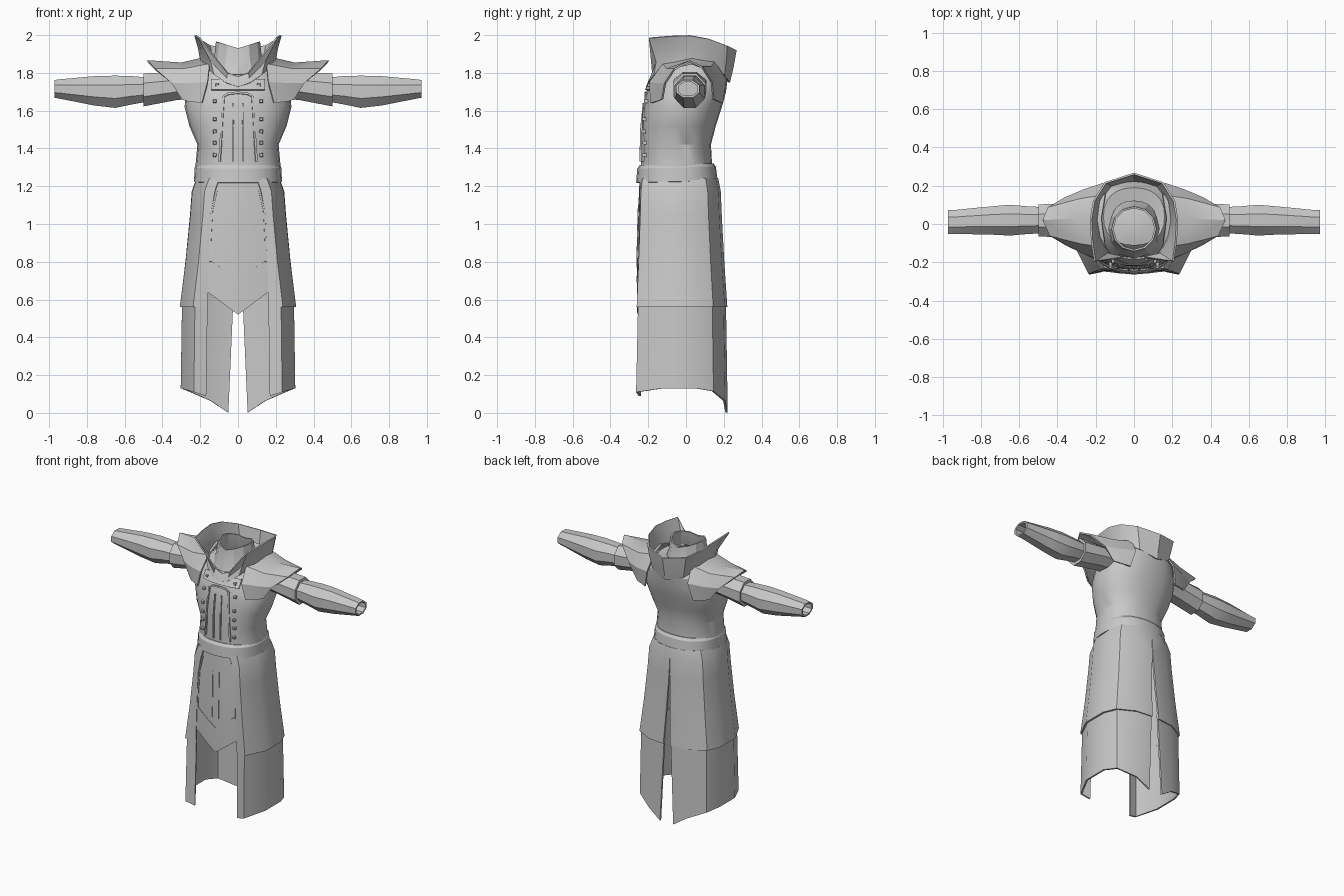
import bpy, bmesh, math

if "Cube" in bpy.data.objects:
    bpy.data.objects.remove(bpy.data.objects["Cube"])

cloth = bpy.data.materials.new("grey_cloth")
cloth.diffuse_color = (0.58, 0.58, 0.58, 1)
cloth.use_nodes = True
cloth.node_tree.nodes["Principled BSDF"].inputs["Base Color"].default_value = cloth.diffuse_color


def finish(name, bm, thick=0.0, mirror=False):
    """Turn a bmesh into an object, baking mirror and thickness."""
    me = bpy.data.meshes.new(name)
    bm.to_mesh(me)
    bm.free()
    ob = bpy.data.objects.new(name, me)
    bpy.context.collection.objects.link(ob)
    if mirror:
        m = ob.modifiers.new("mirror", 'MIRROR')
        m.merge_threshold = 0.002
    if thick:
        s = ob.modifiers.new("solid", 'SOLIDIFY')
        s.thickness, s.offset = thick, 0
    dg = bpy.context.evaluated_depsgraph_get()
    baked = bpy.data.meshes.new_from_object(ob.evaluated_get(dg))
    ob.modifiers.clear()
    ob.data = baked
    b = bmesh.new()
    b.from_mesh(baked)
    bmesh.ops.recalc_face_normals(b, faces=b.faces)
    b.to_mesh(baked)
    b.free()
    baked.materials.clear()
    baked.materials.append(cloth)
    return ob


def loft(name, rings, closed=True, caps=False, thick=0.0, mirror=False):
    """Skin a list of equally long point rings."""
    bm = bmesh.new()
    vs = [[bm.verts.new(p) for p in r] for r in rings]
    n = len(vs[0])
    for a, b in zip(vs, vs[1:]):
        for i in range(n if closed else n - 1):
            j = (i + 1) % n
            bm.faces.new((a[i], a[j], b[j], b[i]))
    if caps:
        bm.faces.new(vs[0])
        bm.faces.new(vs[-1][::-1])
    return finish(name, bm, thick, mirror)


def oval(z, a, yf, yb, n=24, tilt=0.0, e=2.3):
    """Horizontal rounded ring with half width a, from yf to yb."""
    pts = []
    for k in range(n):
        c, s = math.cos(math.tau * k / n), math.sin(math.tau * k / n)
        x = a * math.copysign(abs(c) ** (2 / e), c)
        y = (yf + yb) / 2 + (yb - yf) / 2 * math.copysign(abs(s) ** (2 / e), s)
        pts.append((x, y, z + tilt * y))
    return pts


def interp(table, z):
    """Linear lookup in rows sorted by descending first value."""
    for p, q in zip(table, table[1:]):
        if q[0] <= z <= p[0]:
            t = (p[0] - z) / (p[0] - q[0])
            return [u + (v - u) * t for u, v in zip(p, q)]
    return list(table[0] if z > table[0][0] else table[-1])


# Torso: z, half width, front y, back y
BODY = [(1.85, .12, -.12, .12), (1.86, .16, -.11, .19), (1.78, .24, -.165, .222),
        (1.70, .275, -.21, .212), (1.62, .283, -.225, .19), (1.52, .258, -.235, .158),
        (1.42, .215, -.237, .132), (1.28, .228, -.24, .14)]
loft("torso", [oval(*r) for r in BODY])


def chest_y(x, z):
    _, a, yf, yb = interp(BODY[1:], z)
    return (yf + yb) / 2 - (yb - yf) / 2 * (1 - abs(x / a) ** 2.3) ** (1 / 2.3)


# Belt
loft("belt", [oval(z, a, f, b, tilt=.025) for z, a, f, b in
              [(1.222, .222, -.25, .155), (1.226, .233, -.264, .168),
               (1.30, .229, -.258, .158), (1.318, .218, -.245, .145)]], caps=True)

# Skirt section, front edge to back slit, at the waist and at the flare
WAIST = [(.10, -.238), (.15, -.225), (.212, -.12), (.215, .02), (.185, .10), (.10, .152), (0, .165)]
FLARE = [(.162, -.243), (.235, -.256), (.302, -.12), (.302, .05), (.265, .14), (.15, .20), (0, .213)]
# z, flare amount, front edge x
ROWS = [(1.24, 0, .10), (1.17, .28, .122), (1.05, .38, .145), (.80, .66, .155), (.56, 1, .162)]


def skirt_row(z, t, edge):
    row = [[p[0] + (q[0] - p[0]) * t, p[1] + (q[1] - p[1]) * t, z] for p, q in zip(WAIST, FLARE)]
    row[0][0] = edge
    row[-1][0] = max(0, (1.10 - z) * .05)
    return row


loft("skirt_upper", [skirt_row(*r) for r in ROWS], closed=False, thick=.012, mirror=True)
HEM = [.09, .11, .13, .13, .115, .065, .002]
top = [(x * .975, y * .975, .60) for x, y, _ in skirt_row(.58, .95, .166)]
low = [(x * .985, y * 1.01, h) for (x, y, _), h in zip(skirt_row(.05, 1, .172), HEM)]
loft("skirt_lower", [top, low], closed=False, thick=.012, mirror=True)

# Front panel with pointed end
PANEL = [(1.24, .11, -.238), (1.05, .145, -.246), (.80, .155, -.252), (.64, .16, -.25)]
loft("front_panel", [[(-w, y + .012, z), (-w / 2, y, z - d / 2), (0, y - .004, z - d),
                      (w / 2, y, z - d / 2), (w, y + .012, z)]
                     for (z, w, y), d in zip(PANEL, (0, 0, 0, .12))], closed=False, thick=.008)


def panel_y(x, z):
    _, w, y = interp(PANEL, z)
    return y - .004 + .016 * abs(x / w) ** 1.5


def ribbon(name, path, width, surf, thick=.01):
    """Raised trim following a surface along an (x, z) path."""
    left, right = [], []
    for i, (x, z) in enumerate(path):
        a, b = path[max(i - 1, 0)], path[min(i + 1, len(path) - 1)]
        dx, dz = b[0] - a[0], b[1] - a[1]
        m = math.hypot(dx, dz) * 2 / width
        for side, out in ((1, left), (-1, right)):
            px, pz = x - side * dz / m, z + side * dx / m
            out.append((px, surf(px, pz) - .003, pz))
    loft(name, [left, right], closed=False, thick=thick)


# Panel trim: centre strips and chevron
for s in (-1, 1):
    ribbon("panel_strip", [(s * .025, 1.10), (s * .025, .95), (s * .025, .77)], .007, panel_y)
    ribbon("panel_chevron", [(s * .145, .80), (s * .07, .745), (0, .695)], .012, panel_y)
    ribbon("panel_border", [(s * .112, 1.18), (s * .137, 1.07), (s * .146, .9), (s * .146, .80)],
           .008, panel_y)

# Chest trim: framed placket, top bar, buttons
for s in (-1, 1):
    ribbon("placket_edge", [(s * .098, 1.33), (s * .09, 1.45), (s * .083, 1.58), (s * .076, 1.675),
                            (s * .05, 1.69), (0, 1.695)], .011, chest_y)
    ribbon("placket_strip", [(s * .027, 1.33), (s * .027, 1.5), (s * .025, 1.64)], .008, chest_y)
ribbon("chest_bar", [(x * .01, 1.735) for x in range(-14, 15, 4)], .055, chest_y, .02)


def button(x, z, lift):
    bm = bmesh.new()
    bmesh.ops.create_cube(bm, size=1)
    y = chest_y(x, z) - lift
    for v in bm.verts:
        k = .020 if v.co.y > 0 else .014
        v.co = (x + v.co.x * k, y + v.co.y * .022, z + v.co.z * k)
    finish("button", bm)


for s in (-1, 1):
    button(s * .11, 1.735, .014)
    for z in (1.365, 1.43, 1.49, 1.555, 1.65):
        button(s * .123, z, .006)

# Shoulder caps: arches from neck side to flared rim
ARCH = [
    [(.19, -.185, 1.64), (.16, -.19, 1.75), (.15, -.12, 1.845), (.17, .03, 1.88), (.15, .15, 1.86),
     (.16, .21, 1.76), (.19, .19, 1.64)],
    [(.265, -.15, 1.65), (.265, -.15, 1.745), (.28, -.10, 1.82), (.30, .03, 1.85), (.28, .13, 1.83),
     (.265, .175, 1.75), (.265, .165, 1.65)],
    [(.295, -.125, 1.66), (.35, -.11, 1.745), (.44, -.06, 1.82), (.478, .02, 1.862), (.45, .085, 1.83),
     (.36, .135, 1.75), (.295, .145, 1.66)]]
loft("shoulder_caps", ARCH, closed=False, thick=.01, mirror=True)


# Sleeves: x, centre y, centre z, radius y, radius z
def tube(name, rows):
    rings = [[(x, cy + ry * math.cos(math.tau * (k + .5) / 8) * 1.05,
               cz + rz * math.sin(math.tau * (k + .5) / 8) * 1.05) for k in range(8)]
             for x, cy, cz, ry, rz in rows]
    loft(name, rings, caps=True, mirror=True)


tube("upper_sleeves", [(.22, .02, 1.735, .09, .07), (.33, .02, 1.73, .09, .077),
                       (.50, .018, 1.71, .087, .09), (.50, .018, 1.71, .072, .07)])
tube("forearm_sleeves", [(.47, .02, 1.712, .07, .065), (.56, .02, 1.708, .075, .077),
                         (.65, .02, 1.70, .083, .088), (.76, .018, 1.705, .075, .08),
                         (.95, .01, 1.715, .064, .052), (.972, .01, 1.715, .064, .048),
                         (.972, .01, 1.715, .052, .037), (.90, .01, 1.715, .052, .037)])

# Tall collar: bottom, middle and top edge from front centre round to the back
COLLAR = [
    [(0, -.207, 1.725), (.06, -.198, 1.745), (.125, -.165, 1.79), (.18, -.07, 1.85), (.195, .02, 1.865),
     (.18, .12, 1.84), (.12, .20, 1.79), (0, .228, 1.75)],
    [(0, -.197, 1.75), (.057, -.186, 1.77), (.14, -.155, 1.86), (.19, -.07, 1.92), (.207, .02, 1.93),
     (.193, .12, 1.91), (.135, .21, 1.865), (0, .248, 1.835)],
    [(0, -.18, 1.778), (.055, -.175, 1.80), (.205, -.195, 1.985), (.22, -.09, 1.994), (.226, .02, 1.998),
     (.21, .12, 1.98), (.15, .215, 1.945), (0, .263, 1.92)]]
loft("collar", COLLAR, closed=False, thick=.01, mirror=True)

# Inner neck band with raised sides, and lining below it
neck = []
for r, z, dip in ((.15, 1.79, 0), (.122, 1.87, 0), (.112, 1.93, .035)):
    neck.append([(r * math.cos(math.tau * k / 12), -.025 + r * math.sin(math.tau * k / 12),
                  z + dip * abs(math.cos(math.tau * k / 12))) for k in range(12)])
loft("neck_band", neck, thick=.01)
loft("neck_lining", [oval(1.81, .14, -.15, .11, 12), oval(1.83, .06, -.08, .04, 12)], caps=True)

# Smooth shading with sharp creases kept
bpy.ops.object.select_all(action='SELECT')
bpy.context.view_layer.objects.active = bpy.context.collection.objects[0]
bpy.ops.object.shade_smooth_by_angle(angle=math.radians(28))
